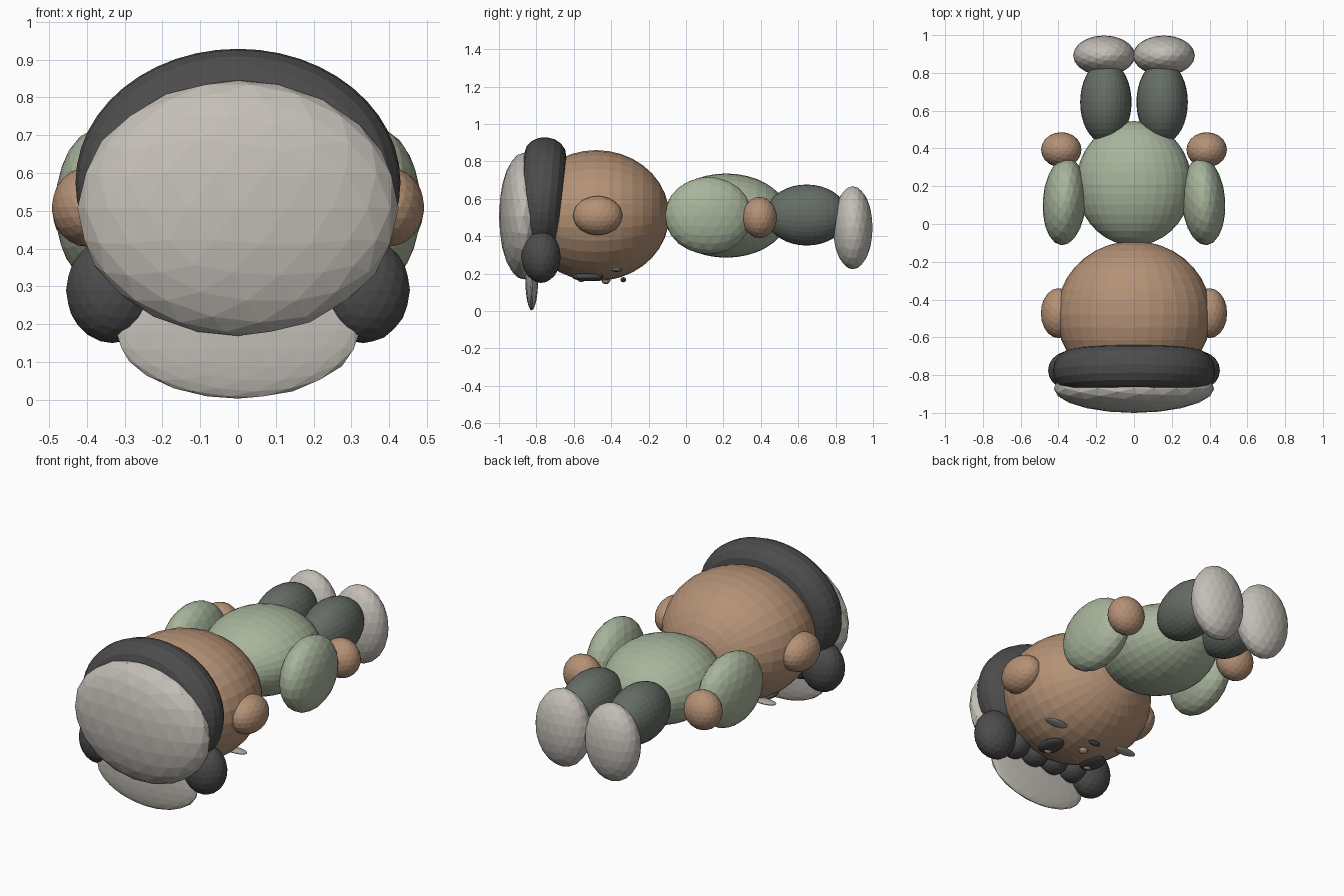
import bpy
import math
from mathutils import Matrix, Vector, Euler

cube = bpy.data.objects.get("Cube")
if cube:
    bpy.data.objects.remove(cube, do_unlink=True)


def material(name, rgb):
    m = bpy.data.materials.new(name)
    m.use_nodes = True
    color = (*rgb, 1)
    m.diffuse_color = color
    m.node_tree.nodes["Principled BSDF"].inputs["Base Color"].default_value = color
    return m


skin = material("warm tan", (.46, .285, .18))
green = material("sage green", (.39, .46, .33))
trouser = material("dark green grey", (.13, .15, .13))
dark = material("charcoal", (.075, .072, .073))
light = material("pale stone", (.55, .52, .475))
blush = material("mid grey", (.40, .39, .35))


def bake(name, mat, center, scale, turn):
    """Bake scale and rotation (degrees) into the mesh, keep flat faces."""
    ob = bpy.context.object
    ob.name = ob.data.name = name
    rot = Euler([math.radians(a) for a in turn]).to_matrix().to_4x4()
    ob.data.transform(rot @ Matrix.Diagonal((*scale, 1)))
    ob.location = center
    ob.data.materials.append(mat)
    return ob


def ball(name, mat, center, radii, turn=(0, 0, 0), detail=3):
    bpy.ops.mesh.primitive_ico_sphere_add(subdivisions=detail, radius=1)
    return bake(name, mat, center, radii, turn)


def round_ball(name, mat, center, radii):
    """Ringed sphere with its poles along the length of the body."""
    bpy.ops.mesh.primitive_uv_sphere_add(segments=32, ring_count=18, radius=1)
    bpy.context.object.data.transform(Matrix.Rotation(math.pi / 2, 4, "X"))
    return bake(name, mat, center, radii, (0, 0, 0))


def pair(maker, name, mat, center, radii, lean=None):
    for side, s in (("left", 1), ("right", -1)):
        extra = {} if lean is None else {"turn": (0, 0, s * lean)}
        maker(f"{side}_{name}", mat, (s * center[0], *center[1:]), radii, **extra)


# Head and ears
round_ball("head", skin, (0, -.48, .51), (.41, .39, .35))
pair(ball, "ear", skin, (.4, -.472, .51), (.093, .132, .105))

# Face on the underside
pair(ball, "eye", dark, (.145, -.525, .182), (.06, .085, .022))
pair(ball, "eye_glint", light, (.14, -.56, .165), (.02, .02, .01))
pair(ball, "cheek", blush, (.24, -.37, .22), (.075, .032, .011))
ball("nose", skin, (0, -.428, .163), (.026, .024, .02), detail=2)
ball("mouth", dark, (0, -.335, .167), (.04, .015, .014), detail=2)

# Hair roll around the head
bpy.ops.mesh.primitive_torus_add(major_segments=48, minor_segments=16,
                                 major_radius=.74, minor_radius=.26)
bpy.context.object.data.transform(Matrix.Rotation(math.pi / 2, 4, "X"))
bake("hair_roll", dark, (0, -.775, .575), (.43, .43, .355), (-5, 0, 0))

# Side tufts and fringe curls
pair(ball, "tuft", dark, (.332, -.775, .29), (.123, .105, .14))
for i in range(4):
    ball(f"fringe_curl_{i + 1}", dark, ((i - 1.5) * .135, -.765, .275),
         (.085, .085, .08))

# Cap and visor
ball("cap", light, (0, -.87, .507), (.425, .13, .338))
ball("cap_visor", light, (0, -.825, .183), (.323, .035, .18))

# Body
round_ball("torso", green, (0, .215, .51), (.305, .33, .225))
pair(ball, "arm", green, (.368, .12, .51), (.115, .233, .207), 4)
pair(ball, "hand", skin, (.385, .393, .5), (.107, .093, .11))
pair(round_ball, "leg", trouser, (.149, .645, .513), (.136, .22, .163))
pair(ball, "foot", light, (.158, .892, .445), (.164, .106, .222))
